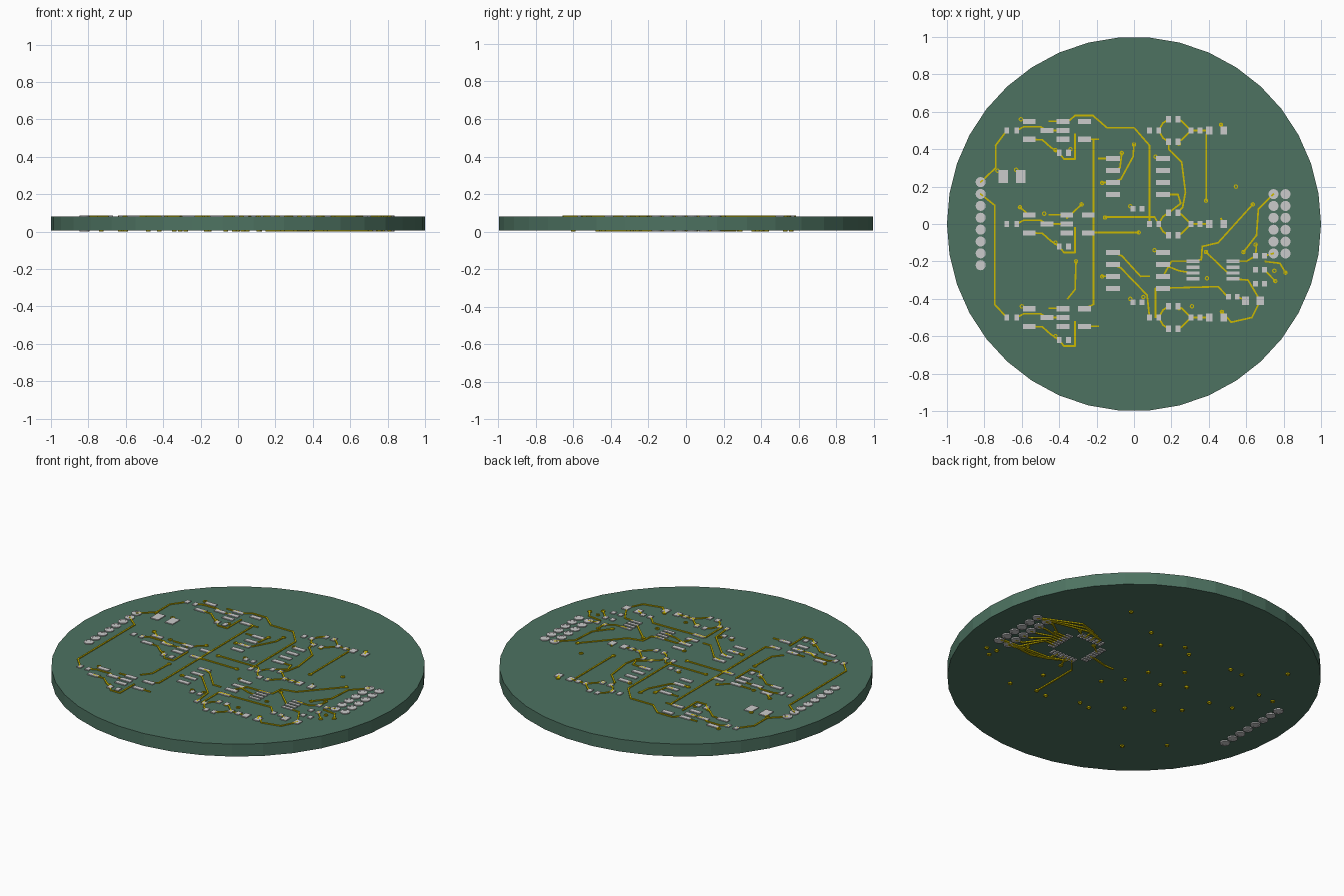
import bpy, bmesh, math
from mathutils import Matrix, Vector

Z_BOT, Z_TOP = 0.007, 0.08      # board faces
TOP = (0.079, 0.085)            # copper layer on top
BOT = (0.0, 0.008)              # copper layer underneath


def material(name, rgb):
    m = bpy.data.materials.new(name)
    m.diffuse_color = (*rgb, 1)
    return m


GREEN = material("board_green", (0.075, 0.17, 0.12))
YELLOW = material("trace_yellow", (0.6, 0.48, 0.0))
WHITE = material("hole_white", (0.95, 0.95, 0.95))


def finish(bm, name, mat=None):
    bmesh.ops.recalc_face_normals(bm, faces=bm.faces)
    me = bpy.data.meshes.new(name)
    bm.to_mesh(me)
    bm.free()
    ob = bpy.data.objects.new(name, me)
    bpy.context.collection.objects.link(ob)
    if mat:
        me.materials.append(mat)
    return ob


def box(bm, x, y, w, h, layer, angle=0.0):
    z0, z1 = layer
    m = (Matrix.Translation((x, y, (z0 + z1) / 2)) @ Matrix.Rotation(angle, 4, 'Z')
         @ Matrix.Diagonal((w, h, z1 - z0, 1)))
    bmesh.ops.create_cube(bm, size=1, matrix=m)


def trace(bm, pts, layer=TOP, dy=0.0, w=0.009):
    for a, b in zip(pts, pts[1:]):
        d = Vector(b) - Vector(a)
        box(bm, (a[0] + b[0]) / 2, (a[1] + b[1]) / 2 + dy, d.length + w * 0.6, w,
            layer, math.atan2(d.y, d.x))


def disc(bm, x, y, r, z0, z1, n):
    bmesh.ops.create_cone(bm, cap_ends=True, segments=n, radius1=r, radius2=r, depth=z1 - z0,
                          matrix=Matrix.Translation((x, y, (z0 + z1) / 2)))


def ring(bm, x, y, ri, ro, z0, z1, n=12):
    prof = [(ri, z0), (ro, z0), (ro, z1), (ri, z1)]
    rows = [[bm.verts.new((x + r * math.cos(t), y + r * math.sin(t), z)) for r, z in prof]
            for t in (2 * math.pi * i / n for i in range(n))]
    for i in range(n):
        a, b = rows[i], rows[(i + 1) % n]
        for k in range(4):
            bm.faces.new((a[k], b[k], b[(k + 1) % 4], a[(k + 1) % 4]))


# Round board, 38 sides
bm = bmesh.new()
bmesh.ops.create_circle(bm, cap_ends=True, segments=38, radius=1,
                        matrix=Matrix.Rotation(math.pi / 2, 4, 'Z'))
ext = bmesh.ops.extrude_face_region(bm, geom=bm.faces[:])
for v in bm.verts:
    v.co.z = Z_BOT
for v in ext['geom']:
    if isinstance(v, bmesh.types.BMVert):
        v.co.z = Z_TOP
finish(bm, "board", GREEN)

# Header rings and hole barrels
pitch = 0.0635
holes = [(-0.82, 0.224 - i * pitch) for i in range(8)]
holes += [(x, 0.16 - i * pitch) for x in (0.746, 0.81) for i in range(6)]
rings, barrels = bmesh.new(), bmesh.new()
for x, y in holes:
    ring(rings, x, y, 0.016, 0.027, 0.0, TOP[1], 16)
    disc(barrels, x, y, 0.0165, 0.001, TOP[1] - 0.001, 16)
finish(rings, "header_rings")
finish(barrels, "header_holes", WHITE)

# Top solder pads
pads = bmesh.new()
for dy in (0.5, 0, -0.5):
    s = 0.02 if dy == 0 else 0.0
    for x, y in ((-0.68, 0), (-0.627, 0), (-0.4, -0.12), (-0.35, -0.12), (0.083, 0), (0.132, 0),
                 (0.305, 0), (0.353, 0), (0.185, 0.06), (0.235, 0.06), (0.185, -0.06), (0.235, -0.06)):
        box(pads, x, y + dy, 0.026, 0.034, TOP)
    for x, y in ((-0.56, 0.047), (-0.465, 0), (-0.56, -0.047), (-0.38 + s, 0.047), (-0.38 + s, 0),
                 (-0.38 + s, -0.047), (-0.265 + s, 0.047), (-0.265 + s, -0.047)):
        box(pads, x, y + dy, 0.068, 0.027, TOP)
    for x in (0.403, 0.48):
        box(pads, x, dy, 0.036, 0.045, TOP)
for y0 in (0.35, -0.152):                      # eight-pin chip footprints
    for i in range(4):
        for x in (-0.113, 0.155):
            box(pads, x, y0 - i * 0.064, 0.074, 0.027, TOP)
for i in range(4):                             # fine-pitch chip footprint
    for x in (0.315, 0.53):
        box(pads, x, -0.2 - i * 0.031, 0.07, 0.018, TOP)
for x in (-0.70, -0.605):
    box(pads, x, 0.253, 0.05, 0.07, TOP)
for x in (0.597, 0.675):
    box(pads, x, -0.41, 0.038, 0.046, TOP)
for x, y in ((-0.005, 0.082), (-0.005, -0.418), (0.65, -0.17), (0.65, -0.245), (0.65, -0.32), (0.505, -0.388)):
    for dx in (0, 0.047):
        box(pads, x + dx, y, 0.026, 0.03, TOP)
finish(pads, "top_pads")

# Top traces repeated for each of the three channels
tr = bmesh.new()
channel = (
    [(-0.627, 0), (-0.59, 0.02), (-0.5, 0.02), (-0.465, 0), (-0.38, 0)],
    [(-0.56, -0.047), (-0.49, -0.05), (-0.445, -0.09), (-0.4, -0.12), (-0.375, -0.152),
     (-0.315, -0.152), (-0.315, -0.02)],
    [(-0.455, 0.05), (-0.38, 0.05)], [(-0.265, -0.047), (-0.19, -0.047)],
    [(0.305, 0), (0.403, 0)], [(0.48, 0), (0.465, 0.03)],
)
for dy in (0.5, 0, -0.5):
    for pts in channel:
        trace(tr, pts, dy=dy)
    for s in (1, -1):                          # diamond of small parts
        trace(tr, [(0.132, 0), (0.155, 0.04 * s), (0.185, 0.06 * s)], dy=dy)
        trace(tr, [(0.235, 0.06 * s), (0.255, 0.05 * s), (0.305, 0)], dy=dy)

# Long bus traces on the left
for pts in (
    [(-0.82, 0.224), (-0.74, 0.3), (-0.74, 0.42), (-0.68, 0.5)],
    [(-0.82, 0.16), (-0.745, 0.1), (-0.745, -0.43), (-0.68, -0.5)],
    [(-0.35, 0.55), (-0.315, 0.58), (-0.22, 0.58), (-0.145, 0.515), (0, 0.515), (0.083, 0.42), (0.083, 0)],
    [(-0.217, 0.455), (-0.217, -0.43), (-0.265, -0.453)],
    [(-0.31, -0.2), (-0.315, -0.35), (-0.355, -0.4)],
    [(-0.245, -0.045), (0.025, -0.045)], [(-0.155, 0.037), (0.11, 0.037), (0.132, 0)],
    [(-0.61, 0.09), (-0.56, 0.047)], [(-0.28, 0.105), (-0.36, 0.03)],
):
    trace(tr, pts)

# Traces around the chips
for pts in (
    [(-0.113, 0.35), (-0.19, 0.35)], [(-0.113, 0.222), (-0.07, 0.24), (-0.005, 0.36), (0, 0.425)],
    [(-0.113, 0.286), (-0.075, 0.3), (-0.065, 0.38)], [(-0.17, 0.222), (-0.113, 0.222)],
    [(0.185, 0.44), (0.185, 0.4), (0.255, 0.33), (0.275, 0.17), (0.26, 0.09), (0.235, 0.06)],
    [(0.155, 0.158), (0.235, 0.158), (0.25, 0.11), (0.185, 0.06)],
    [(0.387, 0.125), (0.387, 0.48)],
    [(-0.113, -0.152), (-0.065, -0.17), (0.035, -0.28), (0.083, -0.28)],
    [(-0.113, -0.216), (-0.07, -0.235), (0.07, -0.38), (0.083, -0.5)],
    [(-0.113, -0.28), (-0.17, -0.28)], [(0.115, -0.5), (0.115, -0.344), (0.45, -0.335), (0.5, -0.388)],
    [(0.155, -0.216), (0.24, -0.25), (0.315, -0.262)], [(0.155, -0.28), (0.2, -0.2), (0.315, -0.2)],
    [(0.315, -0.2), (0.36, -0.19), (0.365, -0.12), (0.45, -0.1), (0.635, 0.105)],
    [(0.385, -0.15), (0.5, -0.26), (0.53, -0.262)],
):
    trace(tr, pts)

# Traces near the double header
for pts in (
    [(0.585, -0.15), (0.655, -0.06), (0.665, 0.08), (0.746, 0.16)],
    [(0.53, -0.2), (0.6, -0.2), (0.65, -0.17), (0.655, -0.11)], [(0.697, -0.17), (0.746, -0.157)],
    [(0.697, -0.245), (0.755, -0.305)], [(0.7, -0.2), (0.78, -0.21), (0.81, -0.26)],
    [(0.53, -0.293), (0.61, -0.3), (0.675, -0.41)], [(0.552, -0.388), (0.597, -0.41)],
    [(0.47, -0.47), (0.52, -0.525), (0.63, -0.5), (0.675, -0.41)],
):
    trace(tr, pts)
finish(tr, "top_traces", YELLOW)

# Small plated holes through the board
vias = bmesh.new()
for x, y in ((-.605, .56), (-.73, .285), (-.63, .29), (-.42, .395), (-.34, .4), (0, .425), (-.065, .38),
             (.465, .53), (.545, .2), (.385, .125), (-.17, .22), (-.02, .095), (-.28, .105), (-.61, .09),
             (-.48, .055), (-.155, .035), (.025, -.045), (-.31, -.2), (.635, .105), (.585, -.15),
             (.385, -.15), (.65, -.11), (.11, -.14), (-.17, -.28), (-.6, -.44), (-.02, -.4), (.05, -.39),
             (.115, .36), (.24, .43), (.39, -.29), (.31, -.44), (.47, -.47), (.75, -.25), (.81, -.26),
             (.755, -.305), (.24, -.45), (-.42, -.1), (-.42, -.6)):
    ring(vias, x, y, 0.006, 0.012, 0.0, TOP[1])
finish(vias, "through_vias", YELLOW)

# Square chip footprint under the board, fanned out to the double header
cx, cy, half = 0.44, 0.05, 0.115
bp, bt = bmesh.new(), bmesh.new()
for i in range(8):
    o = (i - 3.5) * 0.021
    for s in (1, -1):
        box(bp, cx + s * half, cy + o, 0.04, 0.012, BOT)
        box(bp, cx + o, cy + s * half, 0.012, 0.04, BOT)
finish(bp, "bottom_pads")
for i in range(6):
    y, o = 0.16 - i * pitch, (2.5 - i) * 0.021
    trace(bt, [(cx + half, cy + o), (0.62, cy + o), (0.7, y), (0.746, y)], BOT)
for s in (1, -1):
    for i in range(3):
        x, y = cx + (i - 1) * 0.042, cy + s * half
        trace(bt, [(x, y), (x, y + s * (0.03 + 0.02 * i)), (x + 0.1, y + s * (0.06 + 0.02 * i)), (0.81, s * 0.15 + 0.01)], BOT)
for pts in ([(0.325, 0.03), (0.2, 0.0), (0.15, 0.0)], [(0.38, -0.065), (0.31, -0.15), (0.31, -0.44)],
            [(0.325, 0.08), (0.385, 0.125)], [(0.42, -0.065), (0.385, -0.15)], [(0.5, 0.165), (0.545, 0.2)]):
    trace(bt, pts, BOT)
finish(bt, "bottom_traces", YELLOW)
